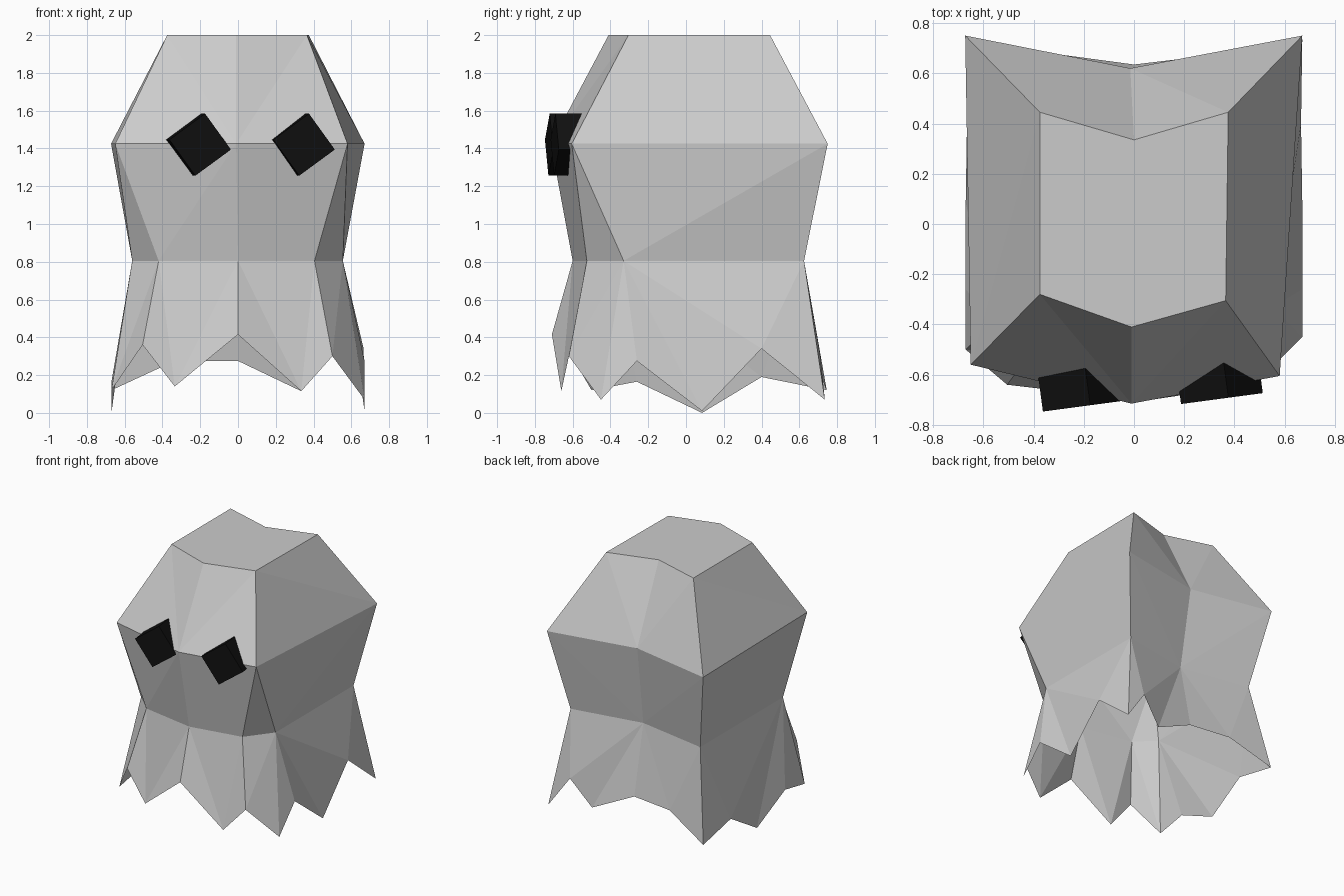
import bpy, bmesh
from math import radians
from mathutils import Matrix

if "Cube" in bpy.data.objects:
    bpy.data.objects.remove(bpy.data.objects["Cube"])

# Rings run counter-clockwise from the front centre
TOP = [(-.01, -.41), (.365, -.305), (.375, .445), (0, .335), (-.375, .445), (-.375, -.28)]
BROW = [(-.01, -.715), (.58, -.605), (.67, .75), (-.015, .62), (-.672, .75), (-.65, -.56)]
WAIST = [(0, -.6), (.405, -.525), (.555, -.33), (.555, .625), (0, .525),
         (-.56, .625), (-.56, -.39), (-.42, -.525)]
HEM = [(0, -.71, .415), (.335, -.66, .115), (.5, -.62, .30), (.67, -.45, .07),
       (.67, -.26, .275), (.67, .085, .01), (.665, .40, .34), (.67, .735, .07),
       (.5, .71, .31), (.335, .675, .115), (0, .635, .275), (-.335, .68, .275),
       (-.67, .745, .12), (-.665, .40, .19), (-.67, .085, 0), (-.67, -.26, .165),
       (-.67, -.5, .12), (-.505, -.64, .36), (-.335, -.66, .14)]


def finish(bm, name):
    bmesh.ops.recalc_face_normals(bm, faces=bm.faces)
    me = bpy.data.meshes.new(name)
    bm.to_mesh(me)
    bm.free()
    ob = bpy.data.objects.new(name, me)
    bpy.context.collection.objects.link(ob)
    return ob


def ring(bm, pts, z=None):
    return [bm.verts.new(p if z is None else (*p, z)) for p in pts]


def zip_rings(bm, upper, lower, shared):
    """Join rings by triangles; shared[i] is the lower vertex facing upper edge i."""
    n, m = len(upper), len(lower)
    for i in range(n):
        j, end = shared[i - 1], shared[i]
        while j != end:
            k = (j + 1) % m
            bm.faces.new((upper[i], lower[j], lower[k]))
            j = k
        bm.faces.new((upper[i], lower[end], upper[(i + 1) % n]))


# Draped sheet, open at the ragged hem
bm = bmesh.new()
top, brow = ring(bm, TOP, 2), ring(bm, BROW, 1.425)
waist, hem = ring(bm, WAIST, .805), ring(bm, HEM)
centre = bm.verts.new((0, 0, 2))
for a, b in zip(top, top[1:] + top[:1]):
    bm.faces.new((a, b, centre))
zip_rings(bm, top, brow, [0, 2, 3, 3, 5, 0])
zip_rings(bm, brow, waist, [1, 2, 4, 4, 6, 7])
zip_rings(bm, waist, hem, [1, 2, 6, 8, 11, 13, 16, 18])
finish(bm, "sheet_body")

# Tilted black eye blocks sunk into the face
black = bpy.data.materials.new("eye_black")
black.diffuse_color = (.005, .005, .005, 1)
black.use_nodes = True
black.node_tree.nodes["Principled BSDF"].inputs["Base Color"].default_value = black.diffuse_color
SIDE, DEPTH = .235, .19
for name, pos in (("left_eye", (-.2, -.725, 1.42)), ("right_eye", (.35, -.695, 1.42))):
    bm = bmesh.new()
    bmesh.ops.create_cube(bm, size=1, matrix=(
        Matrix.Translation(pos) @ Matrix.Rotation(radians(7.6), 4, 'Z')
        @ Matrix.Rotation(radians(-36), 4, 'Y')
        @ Matrix.Translation((0, DEPTH / 2, 0))
        @ Matrix.Diagonal((SIDE, DEPTH, SIDE, 1))))
    finish(bm, name).data.materials.append(black)
